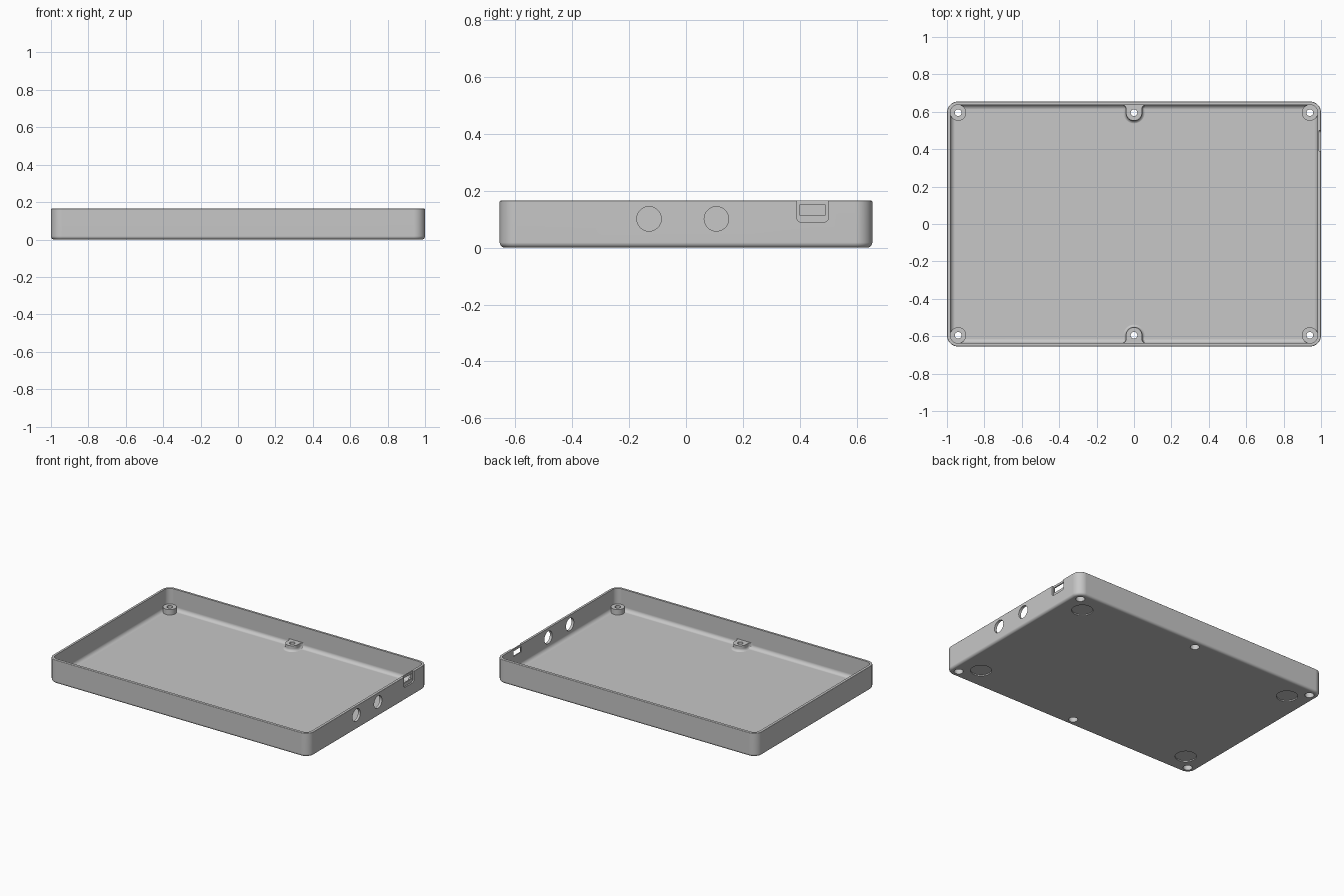
import bpy, bmesh, math
from math import sin, cos, pi

if "Cube" in bpy.data.objects:
    bpy.data.objects.remove(bpy.data.objects["Cube"])

HX, HY, H = 1.0, 0.655, 0.165      # half length, half width, height
R, WALL, FLOOR = 0.06, 0.018, 0.02  # corner radius, wall and floor thickness
BX, BY, BOSS_TOP = 0.94, 0.595, 0.057

grey = bpy.data.materials.new("grey plastic")
grey.diffuse_color = (0.57, 0.57, 0.57, 1)
grey.use_nodes = True
grey.node_tree.nodes["Principled BSDF"].inputs["Base Color"].default_value = grey.diffuse_color


def loft(name, rings):
    """Closed solid skinned through rings that share a point count."""
    bm = bmesh.new()
    loops = [[bm.verts.new(p) for p in ring] for ring in rings]
    n = len(loops[0])
    for a, b in zip(loops, loops[1:]):
        for i in range(n):
            j = (i + 1) % n
            bm.faces.new((a[i], a[j], b[j], b[i]))
    bm.faces.new(loops[0][::-1])
    bm.faces.new(loops[-1])
    bmesh.ops.recalc_face_normals(bm, faces=bm.faces[:])
    me = bpy.data.meshes.new(name)
    bm.to_mesh(me)
    bm.free()
    me.materials.append(grey)
    ob = bpy.data.objects.new(name, me)
    bpy.context.collection.objects.link(ob)
    return ob


def rounded_rect(hx, hy, r, seg=10):
    pts = []
    for k, (sx, sy) in enumerate(((1, 1), (-1, 1), (-1, -1), (1, -1))):
        for i in range(seg + 1):
            a = pi / 2 * (k + i / seg)
            pts.append((sx * (hx - r) + r * cos(a), sy * (hy - r) + r * sin(a)))
    return pts


def case_ring(inset, z):
    return [(x, y, z) for x, y in rounded_rect(HX - inset, HY - inset, R - inset)]


def turned(name, x, y, profile, seg=32):
    """Upright solid of revolution from (radius, z) pairs."""
    return loft(name, [[(x + r * cos(2 * pi * i / seg), y + r * sin(2 * pi * i / seg), z)
                        for i in range(seg)] for r, z in profile])


def side_prism(name, outline, x0, x1):
    """Prism along x from a (y, z) outline."""
    return loft(name, [[(x, y, z) for y, z in outline] for x in (x0, x1)])


def combine(target, other, op):
    mod = target.modifiers.new(op.lower(), 'BOOLEAN')
    mod.operation, mod.solver, mod.object = op, 'EXACT', other
    bpy.context.view_layer.objects.active = target
    bpy.ops.object.modifier_apply(modifier=mod.name)
    bpy.data.objects.remove(other)


# Open tray: outer fillet, wall, rim, inner wall, floor fillet
BF, TF, IF = 0.018, 0.004, 0.025
rings = []
for i in range(6):
    a = pi / 2 * i / 5
    rings.append(case_ring(BF * (1 - sin(a)), BF * (1 - cos(a))))
for i in range(4):
    a = pi / 2 * i / 3
    rings.append(case_ring(TF * (1 - cos(a)), H - TF * (1 - sin(a))))
rings.append(case_ring(WALL, H))
for i in range(7):
    a = pi / 2 * i / 6
    rings.append(case_ring(WALL + IF * (1 - cos(a)), FLOOR + IF * (1 - sin(a))))
tray = loft("case_tray", rings)


def mid_boss_outline(d, r=0.043, f=0.022, seg=8):
    """Half-round pad flared into the wall, grown outward by d."""
    wall_y = HY - WALL
    right = [(r + f, HY - 0.008)]
    for i in range(seg + 1):        # concave blend at the wall
        a = pi / 2 * (1 + i / seg)
        right.append((r + f + (f - d) * cos(a), wall_y - f + (f - d) * sin(a)))
    for i in range(seg + 1):        # rounded nose
        a = -pi / 2 * i / seg
        right.append(((r + d) * cos(a), BY + (r + d) * sin(a)))
    return right + [(-x, y) for x, y in right[-2::-1]]


# Screw bosses at the corners and halfway along the long walls
for sy in (1, -1):
    for sx in (1, -1):
        combine(tray, turned("corner_boss", sx * BX, sy * BY,
                             [(0.043, 0.01), (0.043, BOSS_TOP)]), 'UNION')
    layers = [(0.018, 0.01)]
    for i in range(6):
        a = pi / 2 * i / 5
        layers.append((0.018 * (1 - sin(a)), FLOOR - 0.0005 + 0.018 * (1 - cos(a))))
    layers.append((0, BOSS_TOP))
    combine(tray, loft("middle_boss", [[(x, sy * y, z) for x, y in mid_boss_outline(d)]
                                       for d, z in layers]), 'UNION')

# Screw holes, wider from below
for x in (-BX, 0, BX):
    for y in (-BY, BY):
        combine(tray, turned("screw_hole", x, y, [(0.029, -0.02), (0.029, 0.035),
                                                  (0.018, 0.035), (0.018, 0.1)]), 'DIFFERENCE')

# Shallow round recesses for the feet
for x in (-0.84, 0.84):
    for y in (-0.495, 0.495):
        combine(tray, turned("foot_recess", x, y, [(0.067, -0.02), (0.067, 0.008)], 48),
                'DIFFERENCE')

# Round ports in the right wall
for y in (-0.13, 0.107):
    outline = [(y + 0.043 * cos(pi * i / 20), 0.101 + 0.043 * sin(pi * i / 20))
               for i in range(40)]
    combine(tray, side_prism("round_port", outline, 0.93, 1.05), 'DIFFERENCE')

# Connector recess, open at the rim, with a slot through the wall
outline = [(0.445 + a, 0.19 + b) for a, b in rounded_rect(0.055, 0.1, 0.014, 5)]
combine(tray, side_prism("connector_recess", outline, 0.99, 1.05), 'DIFFERENCE')
slot = [(0.399, 0.114), (0.491, 0.114), (0.491, 0.15), (0.399, 0.15)]
combine(tray, side_prism("connector_slot", slot, 0.93, 1.05), 'DIFFERENCE')

# Smooth fillets, crisp edges
bpy.ops.object.select_all(action='DESELECT')
tray.select_set(True)
bpy.context.view_layer.objects.active = tray
bpy.ops.object.shade_smooth_by_angle(angle=math.radians(32))
mod = tray.modifiers.new("even_shading", 'WEIGHTED_NORMAL')
mod.keep_sharp = True
